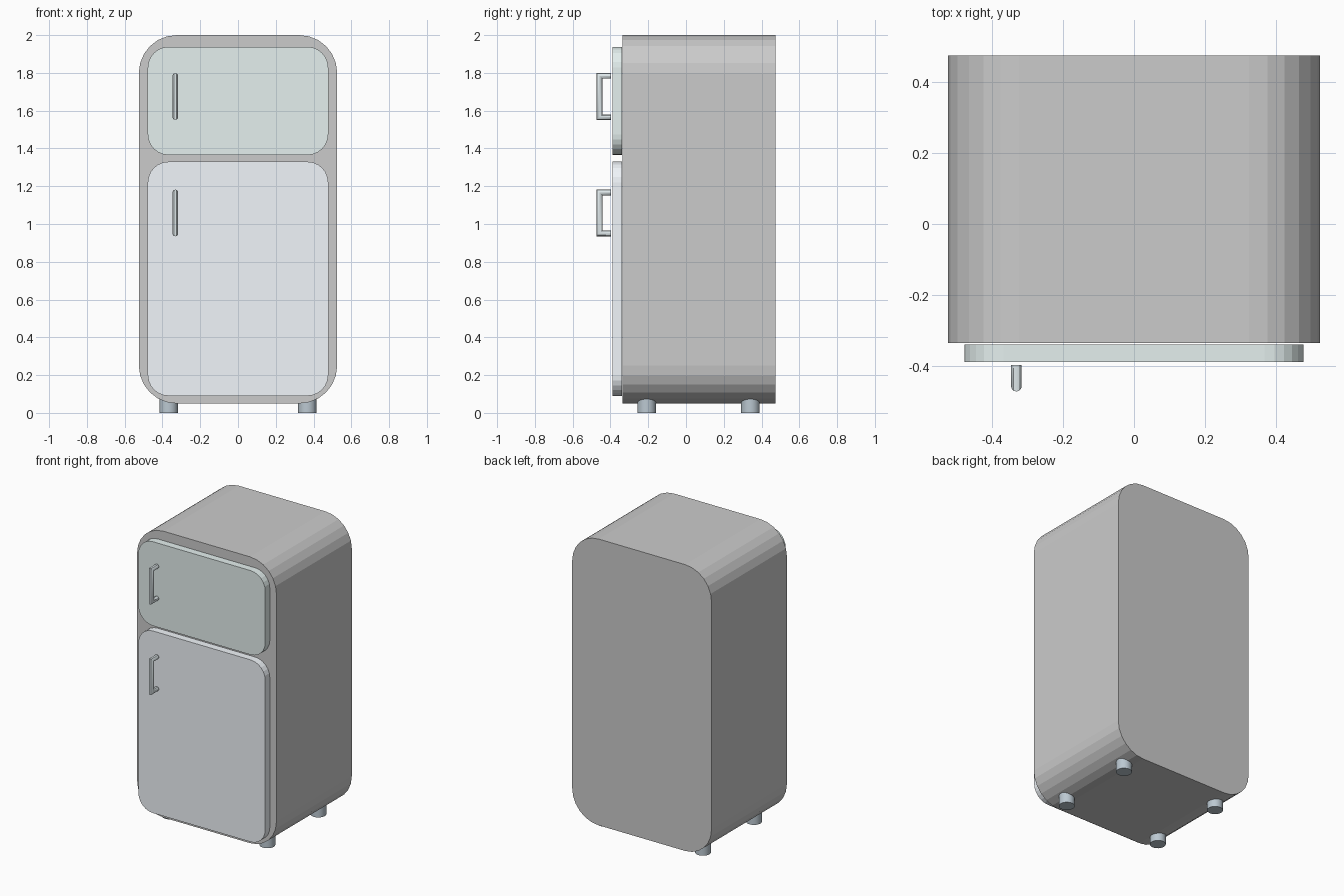
import bpy, bmesh
from math import sin, cos, pi
from mathutils import Vector

if "Cube" in bpy.data.objects:
    bpy.data.objects.remove(bpy.data.objects["Cube"])


def material(name, rgb):
    mat = bpy.data.materials.new(name)
    mat.diffuse_color = (*rgb, 1)
    mat.use_nodes = True
    mat.node_tree.nodes["Principled BSDF"].inputs["Base Color"].default_value = mat.diffuse_color
    return mat


def finish(name, bm, mat=None):
    bmesh.ops.recalc_face_normals(bm, faces=bm.faces)
    mesh = bpy.data.meshes.new(name)
    bm.to_mesh(mesh)
    bm.free()
    obj = bpy.data.objects.new(name, mesh)
    bpy.context.collection.objects.link(obj)
    if mat:
        mesh.materials.append(mat)
    return obj


def rounded_slab(name, half_w, z0, z1, y0, y1, r, mat=None, seg=6):
    """Rounded rectangle in XZ, extruded from y0 back to y1."""
    bm = bmesh.new()
    centres = [(half_w - r, z1 - r), (r - half_w, z1 - r),
               (r - half_w, z0 + r), (half_w - r, z0 + r)]
    verts = []
    for q, (cx, cz) in enumerate(centres):
        for i in range(seg + 1):
            a = (q + i / seg) * pi / 2
            verts.append(bm.verts.new((cx + r * cos(a), y0, cz + r * sin(a))))
    face = bm.faces.new(verts)
    ext = bmesh.ops.extrude_face_region(bm, geom=[face], use_keep_orig=True)
    moved = [g for g in ext["geom"] if isinstance(g, bmesh.types.BMVert)]
    bmesh.ops.translate(bm, verts=moved, vec=(0, y1 - y0, 0))
    return finish(name, bm, mat)


def handle(name, x, z0, z1, y_door, y_out, r, mat, sides=12):
    """Round U-shaped bar with mitred corners."""
    bm = bmesh.new()
    # ring centre (y, z) and the mitred in-plane axis (y, z)
    stations = [((y_door, z0), (0, -1)), ((y_out, z0), (-1, -1)),
                ((y_out, z1), (-1, 1)), ((y_door, z1), (0, 1))]
    rings = []
    for (cy, cz), (dy, dz) in stations:
        ring = []
        for i in range(sides):
            a = 2 * pi * i / sides
            u = r * cos(a)
            ring.append(bm.verts.new((x + r * sin(a), cy + dy * u, cz + dz * u)))
        rings.append(ring)
    for a, b in zip(rings, rings[1:]):
        for i in range(sides):
            j = (i + 1) % sides
            bm.faces.new((a[i], a[j], b[j], b[i]))
    bm.faces.new(rings[0])
    bm.faces.new(rings[-1])
    obj = finish(name, bm, mat)
    bpy.context.view_layer.objects.active = obj
    obj.select_set(True)
    bpy.ops.object.shade_smooth_by_angle()
    obj.select_set(False)


green = material("freezer_green", (0.78, 0.87, 0.86))
pale = material("door_pale", (0.88, 0.92, 0.96))
metal = material("handle_metal", (0.72, 0.79, 0.81))
slate = material("foot_slate", (0.50, 0.58, 0.64))

# Cabinet and doors
rounded_slab("cabinet", 0.525, 0.05, 2.0, -0.336, 0.475, 0.20)
rounded_slab("freezer_door", 0.478, 1.365, 1.938, -0.39, -0.34, 0.11, green)
rounded_slab("fridge_door", 0.478, 0.09, 1.33, -0.39, -0.34, 0.11, pale)

# Handles
for name, z0, z1 in (("freezer_handle", 1.551, 1.799), ("fridge_handle", 0.935, 1.182)):
    handle(name, -0.332, z0 + 0.015, z1 - 0.015, -0.398, -0.458, 0.015, metal)

# Feet
for side, x in (("left", -0.367), ("right", 0.367)):
    for end, y in (("front", -0.208), ("back", 0.341)):
        bpy.ops.mesh.primitive_cylinder_add(vertices=24, radius=0.049, depth=0.08,
                                            location=(x, y, 0.04))
        foot = bpy.context.object
        foot.name = f"{end}_{side}_foot"
        foot.data.materials.append(slate)
        bpy.ops.object.shade_smooth_by_angle()
        foot.select_set(False)
